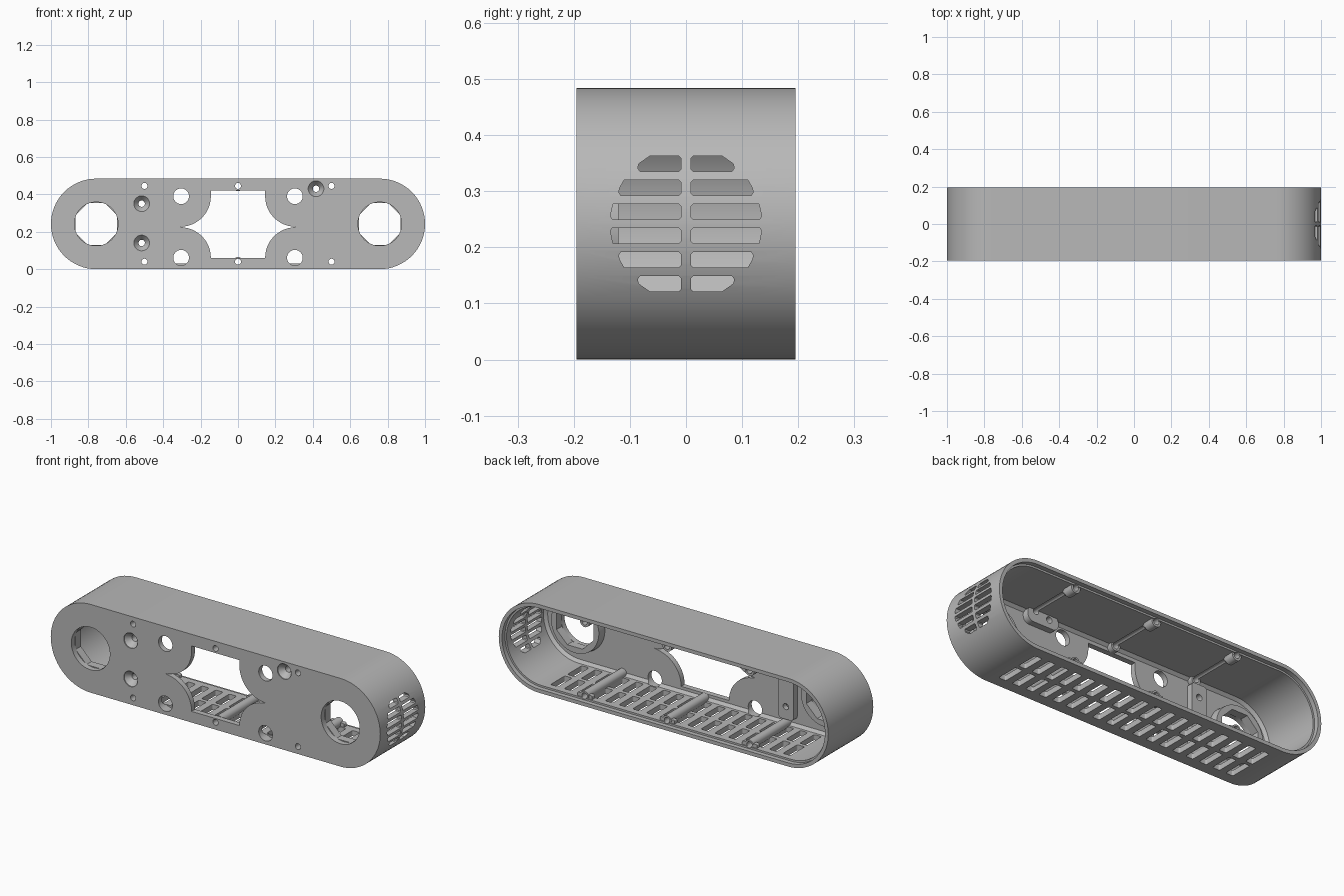
import bpy, bmesh
from math import sin, cos, pi

cube = bpy.data.objects.get("Cube")
if cube:
    bpy.data.objects.remove(cube)

grey = bpy.data.materials.new("mid grey")
grey.use_nodes = True
COLOR = (0.48, 0.48, 0.48, 1)
grey.diffuse_color = COLOR
grey.node_tree.nodes["Principled BSDF"].inputs["Base Color"].default_value = COLOR

MID, RAD, END = 0.242, 0.242, 0.758     # height of axis, end radius, end centre
FRONT, BACK, PLATE = -0.195, 0.195, -0.165

AXES = {"x": lambda u, v, h: (h, u, v),
        "y": lambda u, v, h: (u, h, v),
        "z": lambda u, v, h: (u, v, h)}


# ---- profiles ----
def arc(cx, cy, r, a0, a1, n):
    return [(cx + r * cos(a0 + (a1 - a0) * i / n), cy + r * sin(a0 + (a1 - a0) * i / n))
            for i in range(n + 1)]


def circle(cx, cy, r, n=32):
    return arc(cx, cy, r, pi / n, 2 * pi + pi / n, n)[:-1]


def stadium(inset):
    r = RAD - inset
    return arc(END, MID, r, -pi / 2, pi / 2, 32) + arc(-END, MID, r, pi / 2, 3 * pi / 2, 32)


def rounded(x0, x1, y0, y1, r):
    return (arc(x1 - r, y1 - r, r, 0, pi / 2, 5) + arc(x0 + r, y1 - r, r, pi / 2, pi, 5)
            + arc(x0 + r, y0 + r, r, pi, 1.5 * pi, 5) + arc(x1 - r, y0 + r, r, 1.5 * pi, 2 * pi, 5))


# ---- mesh helpers ----
def loft(bm, sections, axis="y"):
    """Skin a closed solid through (height, profile) sections."""
    place = AXES[axis]
    rings = [[bm.verts.new(place(u, v, h)) for u, v in prof] for h, prof in sections]
    faces = [bm.faces.new(rings[0]), bm.faces.new(rings[-1])]
    n = len(rings[0])
    for a, b in zip(rings, rings[1:]):
        for i in range(n):
            j = (i + 1) % n
            faces.append(bm.faces.new((a[i], a[j], b[j], b[i])))
    bmesh.ops.recalc_face_normals(bm, faces=faces)


def prism(bm, prof, h0, h1, axis="y"):
    loft(bm, [(h0, prof), (h1, prof)], axis)


def make(name, bm):
    me = bpy.data.meshes.new(name)
    bm.to_mesh(me)
    bm.free()
    me.materials.append(grey)
    ob = bpy.data.objects.new(name, me)
    bpy.context.collection.objects.link(ob)
    return ob


def part(name, sections, cutters=()):
    bm = bmesh.new()
    loft(bm, sections)
    ob = make(name, bm)
    for c in cutters:
        mod = ob.modifiers.new("cut", "BOOLEAN")
        mod.operation, mod.solver, mod.object = "DIFFERENCE", "EXACT", c
    if cutters:
        deps = bpy.context.evaluated_depsgraph_get()
        me = bpy.data.meshes.new_from_object(ob.evaluated_get(deps))
        ob.modifiers.clear()
        ob.data = me
    bpy.ops.object.select_all(action="DESELECT")
    ob.select_set(True)
    bpy.context.view_layer.objects.active = ob
    bpy.ops.object.shade_smooth_by_angle(angle=0.5)
    return ob


# ---- cutters ----
bm = bmesh.new()
loft(bm, [(PLATE, stadium(0.045)), (-0.15, stadium(0.03)), (0.17, stadium(0.03)),
          (0.17, stadium(0.02)), (0.25, stadium(0.02))])
cavity = make("cavity_cutter", bm)

# front openings: window with scalloped sides, round ports, light holes
bm = bmesh.new()
R, HX, LOW, HIGH = 0.163, 0.308, 0.061, 0.39
window = ([(HX - R, 0.42)] + arc(HX, HIGH, R, pi, 1.5 * pi, 12)
          + arc(HX, LOW, R, pi / 2, pi, 12)[1:])
window += [(-u, v) for u, v in reversed(window)]
prism(bm, window, -0.3, -0.145)
for s in (-1, 1):
    prism(bm, circle(s * 0.758, MID, 0.117, 48), -0.3, -0.145)
    for z in (LOW, HIGH):
        prism(bm, circle(s * 0.304, z, 0.042), -0.3, -0.145)
# countersunk holes
for x, z in ((-0.515, 0.35), (-0.515, 0.14), (0.417, 0.43)):
    loft(bm, [(-0.22, circle(x, z, 0.042)), (-0.19, circle(x, z, 0.042)),
              (-0.16, circle(x, z, 0.017)), (-0.06, circle(x, z, 0.017))])
openings = make("front_opening_cutter", bm)

bm = bmesh.new()
SCREWS = (-0.5, 0, 0.5)
TOP_Z, BOTTOM_Z = 0.445, 0.04
for x in SCREWS:
    for z in (TOP_Z, BOTTOM_Z):
        prism(bm, circle(x, z, 0.016, 20), -0.3, 0.3)
screws = make("screw_hole_cutter", bm)

# floor slots in two rows, side grille with tapered bars
bm = bmesh.new()
for i in range(18):
    x = (i - 8.5) * 0.083
    for y in (-0.073, 0.073):
        prism(bm, rounded(x - 0.022, x + 0.022, y - 0.062, y + 0.062, 0.008), -0.1, 0.06, "z")
for i, (reach, cut) in enumerate(((0.086, 0.022), (0.12, 0.01), (0.135, 0.005))):
    for up in (-1, 1):
        near = MID + up * (0.107 - i * 0.0428 - 0.014)
        far = near + up * 0.028
        for s in (-1, 1):
            bar = [(0.009, near + up * 0.004), (0.013, near), (reach - 0.004, near),
                   (reach, near + up * 0.006), (reach - 0.002, near + up * 0.014),
                   (reach - cut, far), (0.013, far), (0.009, far - up * 0.004)]
            prism(bm, [(s * u, v) for u, v in bar], 0.85, 1.1, "x")
vents = make("vent_cutter", bm)

bm = bmesh.new()
for s in (-1, 1):
    prism(bm, circle(s * 0.758, MID, 0.121, 8), -0.3, 0)
octagons = make("port_cutter", bm)

# ---- housing ----
part("housing", [(FRONT, stadium(0)), (BACK, stadium(0))], (cavity, openings, screws, vents))

# rings behind the round ports
for s, side in ((-1, "right"), (1, "left")):
    part(side + "_port_ring", [(PLATE, circle(s * 0.758, MID, 0.15, 48)),
                               (-0.12, circle(s * 0.758, MID, 0.145, 48))], (octagons,))

# mounting pads behind the countersunk holes
for name, prof in (("right_mount_pad", rounded(-0.56, -0.47, 0.07, 0.42, 0.015)),
                   ("left_mount_pad", rounded(0.36, 0.55, 0.385, 0.465, 0.035))):
    part(name, [(PLATE - 0.003, prof), (-0.13, prof)], (openings, screws))

# screw tubes along the floor, short posts under the roof
for x, side in zip(SCREWS, ("right", "middle", "left")):
    tube = circle(x, BOTTOM_Z, 0.025)
    part(side + "_floor_tube", [(PLATE, tube), (0.165, tube)], (screws,))
    foot = rounded(x - 0.045, x + 0.045, 0.02, 0.05, 0.006)
    part(side + "_tube_foot", [(0.14, foot), (0.163, foot)], (screws,))
    part(side + "_roof_post", [(0.07, circle(x, 0.46, 0.008)), (0.11, circle(x, TOP_Z, 0.028)),
                               (0.165, circle(x, TOP_Z, 0.028))], (screws,))
    part(side + "_roof_boss", [(PLATE, circle(x, TOP_Z, 0.028)),
                               (-0.135, circle(x, TOP_Z, 0.028))], (screws,))

# the cutters have done their work
for c in (cavity, openings, screws, vents, octagons):
    bpy.data.objects.remove(c)
